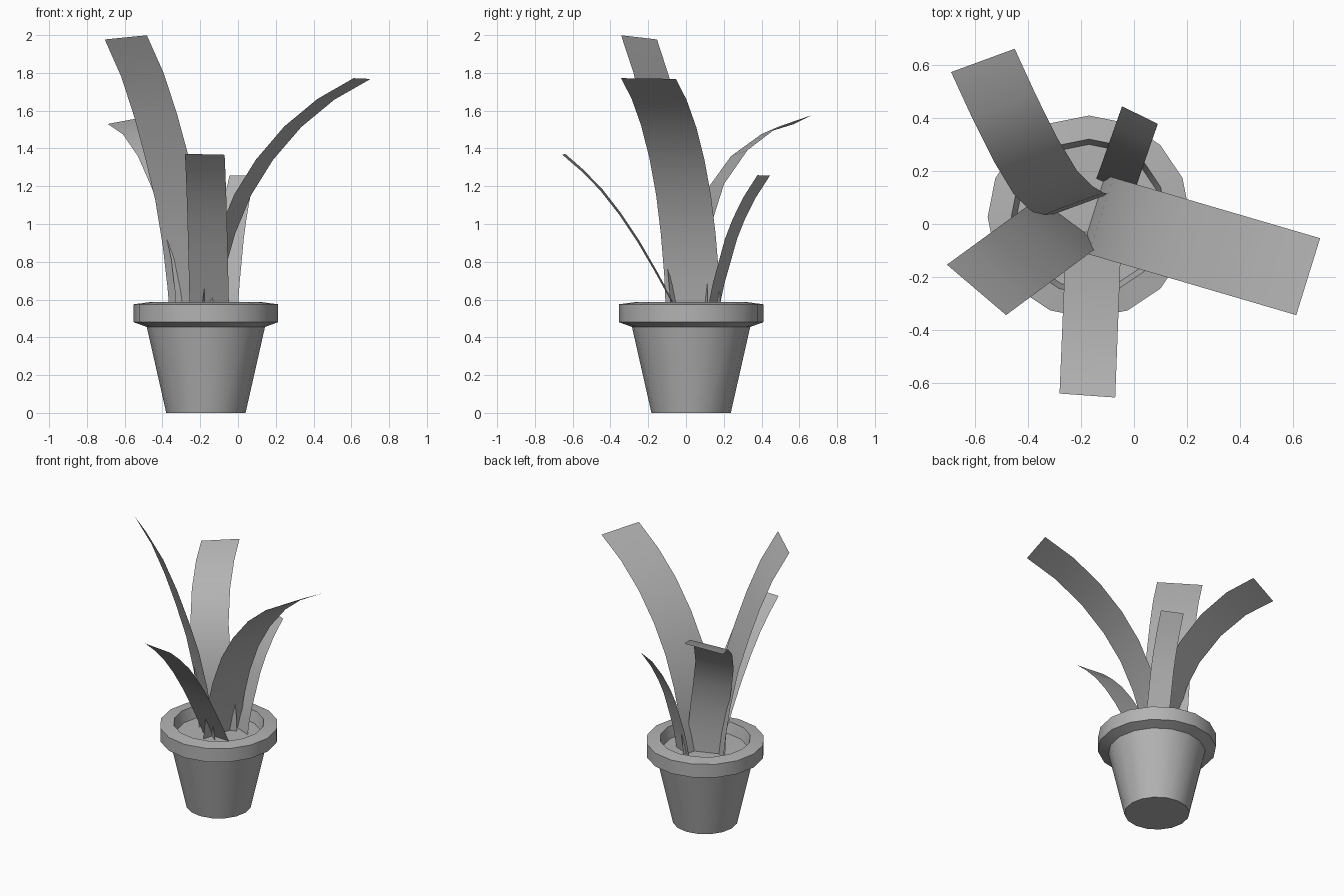
import bpy, bmesh, math
from mathutils import Vector

if "Cube" in bpy.data.objects:
    bpy.data.objects.remove(bpy.data.objects["Cube"])

PX, PY = -0.17, 0.027   # pot axis
SIDES = 16

# One mid grey for the whole plant
grey = bpy.data.materials.new("mid_grey")
grey.diffuse_color = (0.45, 0.45, 0.45, 1)
grey.use_nodes = True
grey.node_tree.nodes["Principled BSDF"].inputs["Base Color"].default_value = grey.diffuse_color


def finish(name, bm, angle):
    bmesh.ops.recalc_face_normals(bm, faces=bm.faces)
    me = bpy.data.meshes.new(name)
    bm.to_mesh(me)
    bm.free()
    me.materials.append(grey)
    ob = bpy.data.objects.new(name, me)
    bpy.context.collection.objects.link(ob)
    bpy.ops.object.select_all(action='DESELECT')
    ob.select_set(True)
    bpy.context.view_layer.objects.active = ob
    bpy.ops.object.shade_smooth_by_angle(angle=math.radians(angle))
    return ob


def lathe(name, profile, cap_start=False, cap_end=False):
    """Spin (radius, z) points around the pot axis."""
    bm = bmesh.new()
    rings = []
    for r, z in profile:
        rings.append([bm.verts.new((PX + r * math.cos(2 * math.pi * i / SIDES),
                                    PY + r * math.sin(2 * math.pi * i / SIDES), z))
                      for i in range(SIDES)])
    for a, b in zip(rings, rings[1:]):
        for i in range(SIDES):
            j = (i + 1) % SIDES
            bm.faces.new((a[i], a[j], b[j], b[i]))
    if cap_start:
        bm.faces.new(rings[0][::-1])
    if cap_end:
        bm.faces.new(rings[-1])
    return finish(name, bm, 30)


def leaf(name, centre, base_width, tip_width):
    """Flat strip: centre line from base to tip, width vector blended along it."""
    bm = bmesh.new()
    rows = []
    for i, c in enumerate(centre):
        half = Vector(base_width).lerp(Vector(tip_width), i / (len(centre) - 1)) / 2
        rows.append((bm.verts.new(Vector(c) - half), bm.verts.new(Vector(c) + half)))
    for a, b in zip(rows, rows[1:]):
        bm.faces.new((a[0], a[1], b[1], b[0]))
    return finish(name, bm, 40)


# Pot with tapered body, overhanging rim and inner lip; soil closes the inside
lathe("pot", [(0.21, 0), (0.313, 0.455), (0.382, 0.48), (0.382, 0.575),
              (0.293, 0.587), (0.273, 0.51)], cap_start=True)
lathe("soil", [(0.273, 0.51), (0.05, 0.512)], cap_end=True)

# Right leaf: straight in plan, so y follows x
right = [(-0.155, 0.5), (-0.125, 0.72), (-0.06, 0.95), (0.025, 1.155),
         (0.14, 1.34), (0.29, 1.515), (0.465, 1.66), (0.657, 1.77)]
leaf("right_leaf", [(x, -0.198 - 0.293 * (x - 0.655), z) for x, z in right],
     (0.09, 0.29, 0), (0.09, 0.29, -0.004))

# Tall leaf, leaning front left
tall = [(-0.242, 0.5), (-0.257, 0.67), (-0.283, 0.89), (-0.323, 1.13),
        (-0.378, 1.36), (-0.436, 1.575), (-0.506, 1.79), (-0.594, 1.988)]
leaf("tall_leaf", [(x, -0.247 + 0.735 * (x + 0.592), z) for x, z in tall],
     (0.235, -0.175, 0), (0.223, -0.19, 0.022))

# Back left leaf, curling over
leaf("back_left_leaf",
     [(-0.208, 0.072, 0.5), (-0.212, 0.07, 0.62), (-0.234, 0.074, 0.82),
      (-0.278, 0.1, 1.02), (-0.335, 0.158, 1.2), (-0.41, 0.282, 1.375),
      (-0.49, 0.443, 1.495), (-0.57, 0.617, 1.552)],
     (0.238, 0.087, 0), (0.24, 0.088, 0.045))

# Front leaf
front = [(-0.026, 0.5), (-0.078, 0.6), (-0.16, 0.75), (-0.25, 0.905),
         (-0.35, 1.055), (-0.45, 1.183), (-0.55, 1.285), (-0.647, 1.369)]
leaf("front_leaf", [(-0.15 + 0.04 * y, y, z) for y, z in front],
     (0.208, -0.01, 0), (0.21, -0.015, -0.005))

# Small back leaf
back = [(0.14, 0.5), (0.155, 0.6), (0.174, 0.69), (0.202, 0.79),
        (0.238, 0.92), (0.279, 1.025), (0.336, 1.14), (0.411, 1.257)]
leaf("back_leaf", [(0.022 + 0.35 * (y - 0.41), y, z) for y, z in back],
     (0.14, -0.06, 0), (0.135, -0.066, 0.003))
